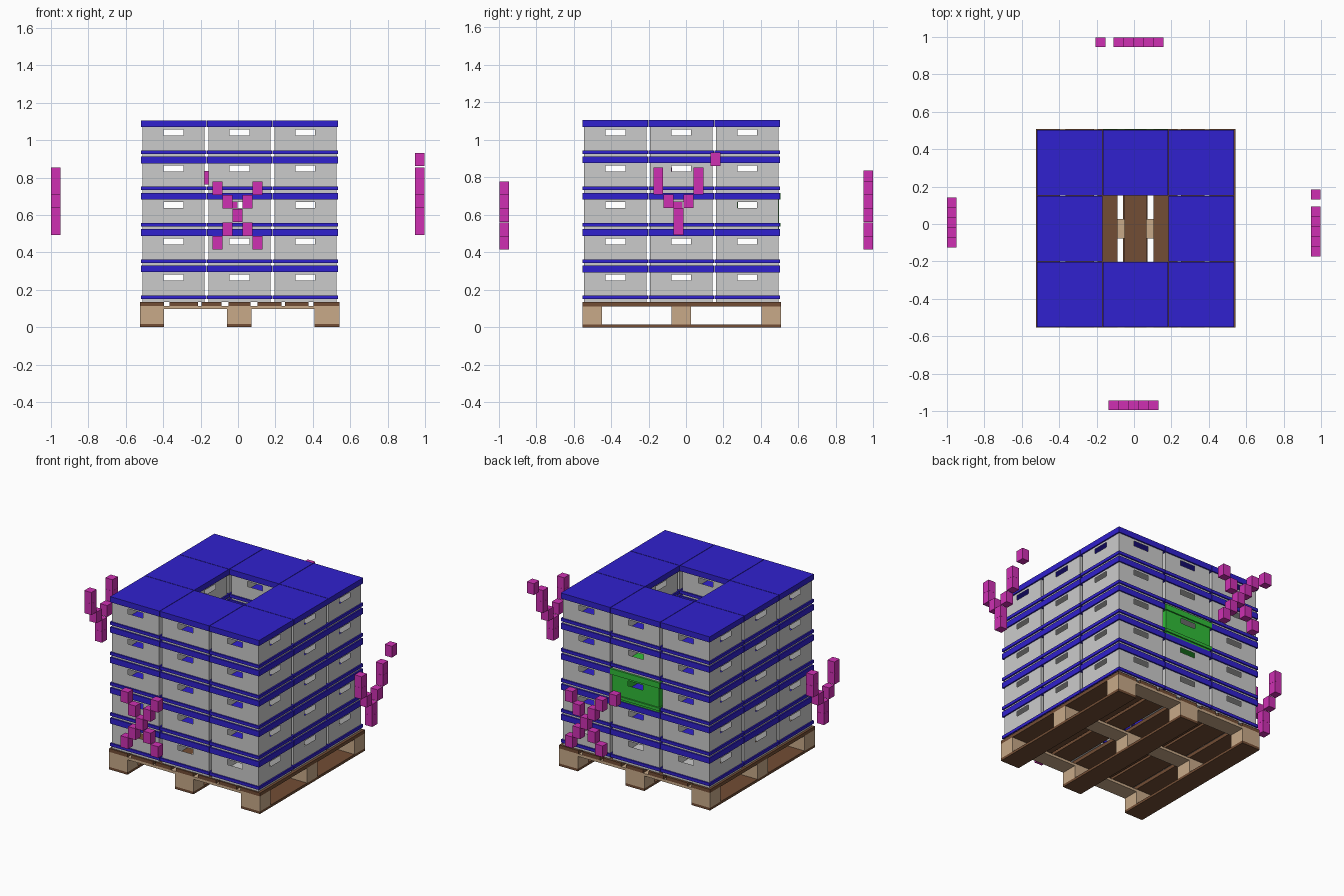
import bpy, bmesh
from mathutils import Vector

if "Cube" in bpy.data.objects:
    bpy.data.objects.remove(bpy.data.objects["Cube"])


def material(name, rgb):
    m = bpy.data.materials.new(name)
    m.diffuse_color = (*rgb, 1)
    m.use_nodes = True
    m.node_tree.nodes["Principled BSDF"].inputs["Base Color"].default_value = m.diffuse_color
    return m


GREY = material("light grey", (0.6, 0.6, 0.6))
BLUE = material("blue", (0.03, 0.015, 0.62))
GREEN = material("green", (0.03, 0.5, 0.04))
TAN = material("tan wood", (0.58, 0.40, 0.25))
BROWN = material("brown wood", (0.17, 0.075, 0.035))
MAGENTA = material("magenta", (0.62, 0.03, 0.45))


def add_object(name, mesh, loc=(0, 0, 0)):
    ob = bpy.data.objects.new(name, mesh)
    ob.location = loc
    bpy.context.collection.objects.link(ob)
    return ob


def bm_cube(bm, lo, hi):
    lo, hi = Vector(lo), Vector(hi)
    verts = bmesh.ops.create_cube(bm, size=1)["verts"]
    bmesh.ops.scale(bm, vec=hi - lo, verts=verts)
    bmesh.ops.translate(bm, vec=(lo + hi) / 2, verts=verts)


def blocks(name, boxes, mat):
    bm = bmesh.new()
    for lo, hi in boxes:
        bm_cube(bm, lo, hi)
    me = bpy.data.meshes.new(name)
    bm.to_mesh(me)
    bm.free()
    me.materials.append(mat)
    return add_object(name, me)


# ---- pallet: runners and top boards along y, stringers along x ----
Y0, Y1 = -0.553, 0.507
RUN_X = [(-0.525, -0.395), (-0.06, 0.072), (0.41, 0.543)]
ROW_Y = [(Y0, Y0 + 0.105), (-0.077, 0.028), (Y1 - 0.105, Y1)]
TOP_X = [(-0.525, -0.395), (-0.367, -0.213), (-0.196, -0.088), (-0.05, 0.068),
         (0.104, 0.232), (0.252, 0.377), (0.405, 0.543)]
blocks("pallet_runners", [((a, Y0, 0), (b, Y1, 0.016)) for a, b in RUN_X], BROWN)
blocks("pallet_blocks", [((a, c, 0.016), (b, d, 0.096))
                         for a, b in RUN_X for c, d in ROW_Y], TAN)
blocks("pallet_stringers", [((-0.525, c, 0.096), (0.543, d, 0.112)) for c, d in ROW_Y], TAN)
blocks("pallet_top_boards", [((a, Y0, 0.112), (b, Y1, 0.134)) for a, b in TOP_X], BROWN)

# ---- crate: thin walls with a grip hole in each side, raised band and lid ----
PITCH, IN, OUT, EPS = 0.194, 0.166, 0.1745, 0.001


def square(bm, half, z):
    return [bm.verts.new((sx * half, sy * half, z))
            for sx, sy in ((-1, -1), (1, -1), (1, 1), (-1, 1))]


def skin(bm, profile, mat_index):
    """Join square loops (half width, z) from bottom to top; return the loops."""
    loops = [square(bm, h, z) for h, z in profile]
    for a, b in zip(loops, loops[1:]):
        for i in range(4):
            j = (i + 1) % 4
            bm.faces.new((a[i], a[j], b[j], b[i])).material_index = mat_index
    return loops


def crate_mesh(name, body, trim):
    bm = bmesh.new()
    # walls as a 3 x 3 grid without the centre cell
    us, zs = (-IN, -0.053, 0.053, IN), (-EPS, 0.114, 0.146, 0.16)
    for side in range(4):
        def at(u, z):
            x, y = u, -IN
            for _ in range(side):
                x, y = -y, x
            return bm.verts.new((x, y, z))
        for i in range(3):
            for k in range(3):
                if (i, k) != (1, 1):
                    bm.faces.new((at(us[i], zs[k]), at(us[i + 1], zs[k]),
                                  at(us[i + 1], zs[k + 1]), at(us[i], zs[k + 1])))
    bm.faces.new(square(bm, IN, -EPS)[::-1])                      # floor
    skin(bm, [(IN, 0.015), (OUT, 0.015), (OUT, 0.034), (IN, 0.034)], 1)   # band
    lid = skin(bm, [(IN, 0.159), (OUT, 0.159), (OUT, PITCH + EPS)], 1)
    bm.faces.new(lid[-1]).material_index = 1                      # lid top
    bmesh.ops.remove_doubles(bm, verts=bm.verts, dist=1e-5)
    me = bpy.data.meshes.new(name)
    bm.to_mesh(me)
    bm.free()
    me.materials.append(body)
    me.materials.append(trim)
    return me


plain = crate_mesh("crate", GREY, BLUE)
marked = crate_mesh("green_crate", GREEN, GREEN)

# ---- five layers of eight crates around an open shaft ----
STEP, CX, CY = 0.352, 0.008, -0.025
for layer in range(5):
    z = 0.135 + layer * PITCH
    for i in (-1, 0, 1):
        for j in (-1, 0, 1):
            if i == j == 0:
                continue
            green = (layer, i, j) == (2, 0, 1)
            add_object("green_crate" if green else "crate", marked if green else plain,
                       (CX + i * STEP, CY + j * STEP + (0.004 if green else 0), z))

# ---- floating side markers made of small blocks (column, row) ----
CROSS = [(c, r) for c in range(-2, 3) for r in range(-2, 3) if abs(c) == abs(r)]
FORK = [(0, -2), (0, -1), (-1, 0), (1, 0), (-2, 1), (2, 1), (-2, 2), (2, 2)]
W, H, D = 0.0265, 0.036, 0.025


def marker(name, cells, axis, centre, depth, zc, flip=1):
    boxes = []
    for c, r in cells:
        u, z = centre + flip * c * 0.0535, zc + r * 0.0725
        if axis == "x":      # panel lies across x, at y = depth
            boxes.append(((u - W, depth - D, z - H), (u + W, depth + D, z + H)))
        else:                # panel lies across y, at x = depth
            boxes.append(((depth - D, u - W, z - H), (depth + D, u + W, z + H)))
    blocks(name, boxes, MAGENTA)


marker("front_marker", CROSS, "x", -0.002, -0.969, 0.597)
marker("back_marker", CROSS + [(3.8, 2.8)], "x", 0.025, 0.972, 0.597, -1)
marker("left_marker", FORK, "y", 0.007, -0.974, 0.673)
marker("right_marker", FORK + [(3.7, 3.08)], "y", -0.041, 0.972, 0.673)
